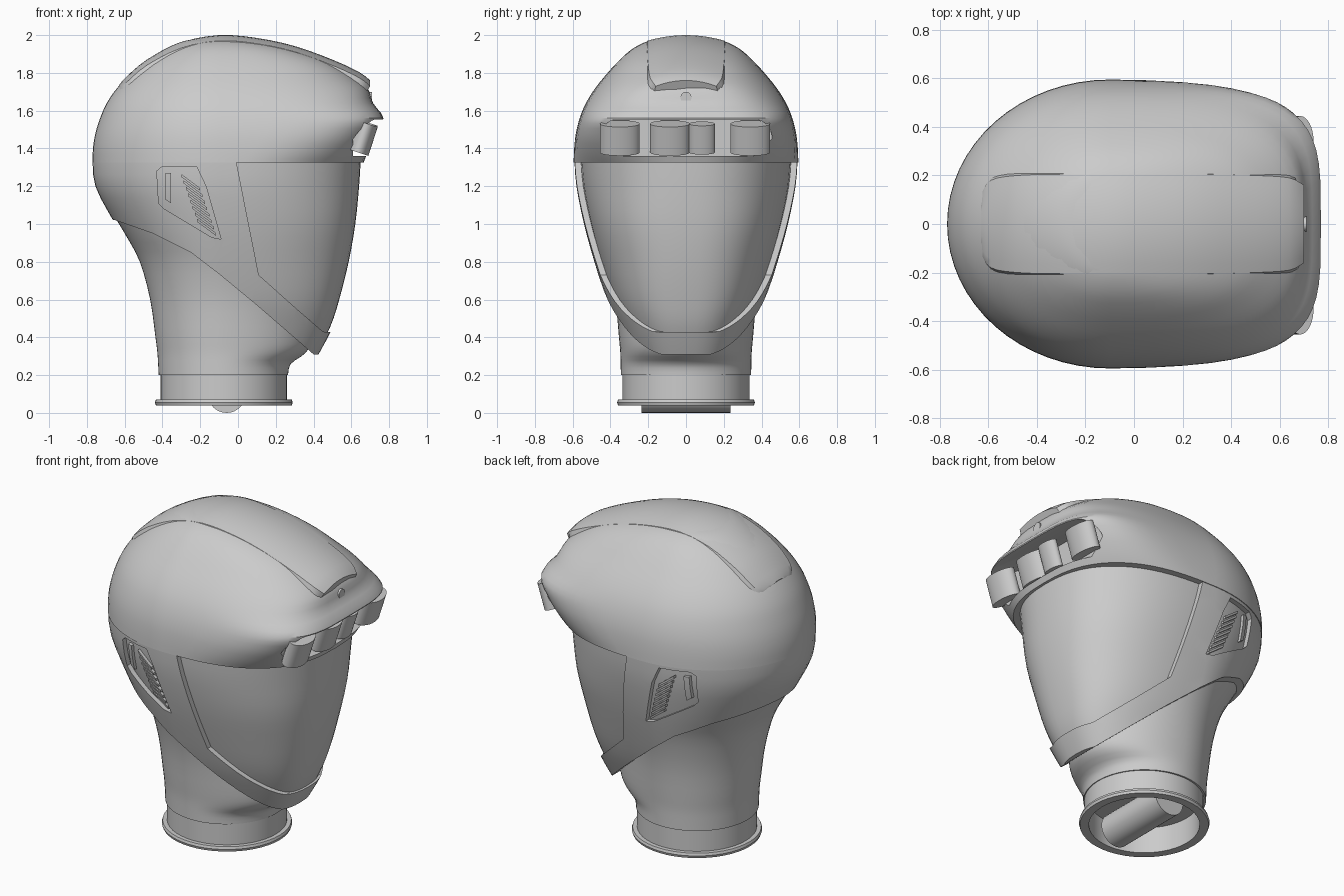
import bpy, bmesh, math
from mathutils import Matrix

if "Cube" in bpy.data.objects:
    bpy.data.objects.remove(bpy.data.objects["Cube"])

grey = bpy.data.materials.new("plain_grey")
grey.use_nodes = True
grey.diffuse_color = (0.6, 0.6, 0.6, 1)
grey.node_tree.nodes["Principled BSDF"].inputs["Base Color"].default_value = (0.6, 0.6, 0.6, 1)


def finish(name, bm):
    bmesh.ops.recalc_face_normals(bm, faces=bm.faces)
    mesh = bpy.data.meshes.new(name)
    bm.to_mesh(mesh)
    bm.free()
    mesh.materials.append(grey)
    ob = bpy.data.objects.new(name, mesh)
    bpy.context.scene.collection.objects.link(ob)
    return ob


def skin(bm, rings, caps=True):
    """Bridge successive closed rings of points with quads."""
    rows = [[bm.verts.new(p) for p in r] for r in rings]
    n = len(rows[0])
    for a, b in zip(rows, rows[1:]):
        for i in range(n):
            j = (i + 1) % n
            bm.faces.new((a[i], a[j], b[j], b[i]))
    if caps:
        bm.faces.new(rows[0])
        bm.faces.new(rows[-1])


def smooth_rows(rows, steps=3):
    """Catmull-Rom interpolation between key rows."""
    out = []
    for i in range(len(rows) - 1):
        p0, p1, p2, p3 = (rows[min(max(k, 0), len(rows) - 1)] for k in range(i - 1, i + 3))
        for s in range(steps):
            t = s / steps
            out.append([b + 0.5 * t * (c - a + t * (2 * a - 5 * b + 4 * c - d + t * (3 * (b - c) + d - a)))
                        for a, b, c, d in zip(p0, p1, p2, p3)])
    return out + [rows[-1]]


def loft(name, rows, cx=-0.1, inset=0.0, front_inset=0.0, segs=64):
    """Rows are height, back, front, half width, front squareness."""
    rings = []
    for z, back, front, half, sq in smooth_rows(rows):
        ring = []
        for i in range(segs):
            a = 2 * math.pi * i / segs
            c, s = math.cos(a), math.sin(a)
            e = 2 / sq if c > 0 else 1
            reach = front - front_inset - cx if c > 0 else cx - back - inset
            ring.append((cx + math.copysign(abs(c) ** e, c) * reach,
                         math.copysign(abs(s) ** e, s) * (half - inset), z))
        rings.append(ring)
    bm = bmesh.new()
    skin(bm, rings)
    return finish(name, bm)


def prisms(name, polygons, y0=-1, y1=1):
    """Side-view polygons extruded across the width."""
    bm = bmesh.new()
    for poly in polygons:
        skin(bm, [[(x, y, z) for x, z in poly] for y in (y0, y1)])
    return finish(name, bm)


def boolean(ob, tool, op):
    mod = ob.modifiers.new("cut", "BOOLEAN")
    mod.operation, mod.object, mod.solver = op, tool, "EXACT"
    bpy.context.view_layer.update()
    ob.data = bpy.data.meshes.new_from_object(ob.evaluated_get(bpy.context.evaluated_depsgraph_get()))
    ob.modifiers.clear()
    bpy.data.objects.remove(tool)


def cylinder(name, r, length, matrix, segs=32):
    bm = bmesh.new()
    bmesh.ops.create_cone(bm, cap_ends=True, segments=segs, radius1=r, radius2=r, depth=length, matrix=matrix)
    return finish(name, bm)


# Upper shell with the jutting brow
upper = loft("upper_shell", [
    (1.325, -.77, .665, .595, 2.6), (1.40, -.768, .695, .592, 3.2), (1.48, -.755, .73, .583, 3.8),
    (1.56, -.73, .77, .563, 4), (1.64, -.695, .715, .53, 3.5), (1.72, -.64, .685, .48, 3),
    (1.80, -.565, .59, .415, 2.8), (1.87, -.48, .47, .35, 2.8), (1.93, -.38, .30, .28, 2.7),
    (1.97, -.28, .13, .195, 2.3), (1.985, -.17, 0, .09, 2)])

# Capsule-shaped lamp recess in the brow
outline = []
for i in range(24):
    a = 2 * math.pi * (i + 0.5) / 24
    outline.append((math.copysign(.36, math.cos(a)) + .095 * math.cos(a), 1.457 + .098 * math.sin(a)))
bm = bmesh.new()
skin(bm, [[(x, y, z) for y, z in outline] for x in (.61, 1)])
boolean(upper, finish("recess_cutter", bm), "DIFFERENCE")

# Four tilted lamps
for i, (y, r, x) in enumerate([(-.35, .105, .66), (-.085, .105, .66), (.085, .068, .68), (.34, .105, .66)]):
    m = (Matrix.Translation((x, y, 1.455)) @ Matrix.Rotation(math.radians(18), 4, "Y")
         @ Matrix.Diagonal((.55, 1, 1, 1)))
    cylinder(f"brow_lamp_{i + 1}", r, .16, m)

# Crest along the top, nearly flush at the sides and open at the brow
crest = smooth_rows([(-.63, 1.735, .12), (-.59, 1.78, .18), (-.48, 1.872, .2), (-.3, 1.962, .205), (-.1, 2.0, .205),
                     (.1, 1.985, .205), (.3, 1.942, .205), (.5, 1.87, .2), (.64, 1.805, .19), (.70, 1.76, .16)])
rings = []
for x, z, w in crest:
    low = min(x, .66)
    rings.append([(low, -w * 1.1, z - .09)] + [(x, w * k / 5, z - .03 * (k / 5) ** 2) for k in range(-5, 6)]
                 + [(low, w * 1.1, z - .09)])
bm = bmesh.new()
skin(bm, rings)
finish("top_crest", bm)
cylinder("brow_bolt", .03, .04, Matrix.Translation((.69, 0, 1.67)) @ Matrix.Rotation(math.pi / 2, 4, "Y"), 12)

# Lower shell: cheeks and chin bar
lower_rows = [(.28, -.40, .41, .28, 2.6), (.45, -.42, .50, .355, 2.6), (.6, -.45, .55, .42, 2.6),
              (.8, -.53, .60, .485, 2.5), (1.0, -.65, .635, .54, 2.5), (1.2, -.755, .655, .58, 2.4),
              (1.36, -.77, .665, .592, 2.45)]
cheeks = loft("cheek_and_chin_shell", lower_rows)
boolean(cheeks, prisms("cheek_outline", [[
    (-.9, 1.335), (-.01, 1.335), (.11, .73), (.3, .56), (.45, .43), (.6, .42), (.6, .31), (.4, .31),
    (.1, .57), (-.1, .735), (-.25, .85), (-.45, .95), (-.65, 1.02), (-.9, 1.06)]]), "INTERSECT")

# Visor, set slightly inside the shell
visor = loft("visor", lower_rows, inset=.033, front_inset=.014)
boolean(visor, prisms("visor_outline", [[
    (-.08, 1.335), (.06, .72), (.27, .54), (.4, .4), (.8, .4), (.8, 1.335)]]), "INTERSECT")

# Ear vents: pocket with a slot frame and slanted slats on each side
pocket = prisms("vent_pocket", [[(-.43, 1.28), (-.4, 1.305), (-.22, 1.305), (-.17, 1.2), (-.09, .92),
                                 (-.14, .93), (-.39, 1.08), (-.42, 1.11)]])
boolean(pocket, loft("vent_floor", lower_rows, inset=.03), "DIFFERENCE")
boolean(cheeks, pocket, "DIFFERENCE")
slats = [[(-.385, 1.13), (-.355, 1.11), (-.355, 1.27), (-.385, 1.27)]]
for i in range(8):
    x, z = -.3 + .012 * i, 1.265 - .034 * i
    slats.append([(x, z), (x + .1, z - .075), (x + .1, z - .09), (x, z - .016)])
vents = prisms("ear_vent_slats", slats)
boolean(vents, loft("slat_limit", lower_rows, inset=.01), "INTERSECT")

# Neck, flaring forward under the chin
loft("neck", [(.2, -.42, .265, .345, 2), (.26, -.423, .28, .346, 2), (.32, -.427, .36, .348, 2),
              (.4, -.437, .39, .355, 2), (.6, -.465, .38, .375, 2), (.8, -.52, .34, .42, 2),
              (.95, -.60, .3, .475, 2), (1.08, -.68, .3, .50, 2)], cx=-.078)

# Collar and flange, hollow
profile = [(.335, .205), (.335, .07), (.36, .07), (.365, .055), (.36, .04), (.31, .04), (.31, .205)]
bm = bmesh.new()
skin(bm, [[(-.075 + r * math.cos(a), r * math.sin(a), z) for a in (2 * math.pi * i / 48 for i in range(48))]
          for r, z in profile], caps=False)
finish("neck_collar", bm)

# Cross bar inside the collar
cylinder("base_bar", .1, .47, Matrix.Translation((-.06, 0, .1)) @ Matrix.Rotation(math.pi / 2, 4, "X"))

# Smooth shading with crisp edges
for ob in bpy.context.scene.objects:
    ob.select_set(ob.type == "MESH")
bpy.context.view_layer.objects.active = upper
bpy.ops.object.shade_smooth_by_angle(angle=math.radians(32))
